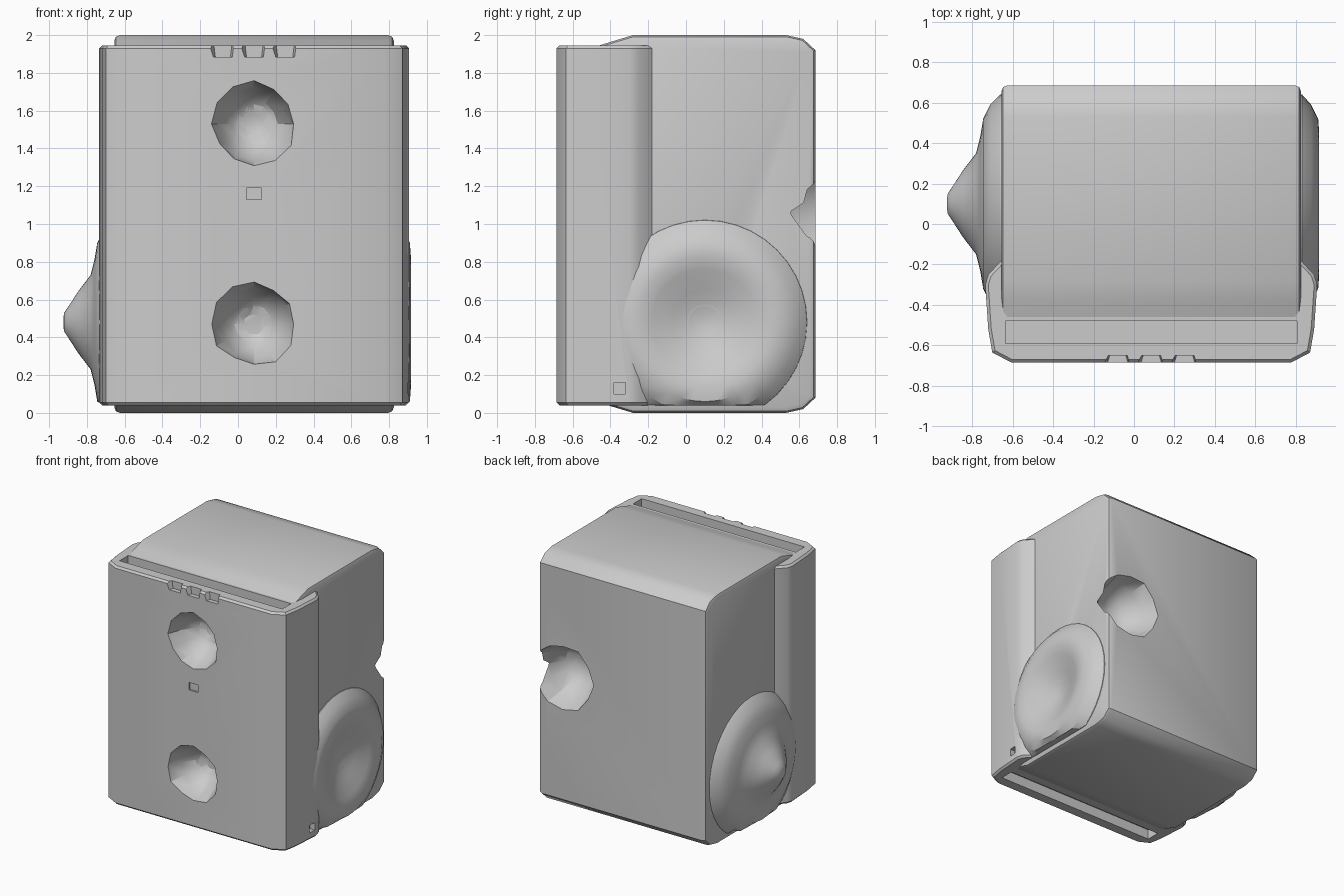
import bpy, math, random
from mathutils import Vector

random.seed(4)
old = bpy.data.objects.get("Cube")
if old:
    bpy.data.objects.remove(old, do_unlink=True)

CX = 0.085            # middle of the housing
SIDE_Y, SIDE_Z = 0.1, 0.48   # middle of the round side bosses

grey = bpy.data.materials.new("light_grey")
grey.use_nodes = True
grey.diffuse_color = (0.6, 0.6, 0.6, 1)
grey.node_tree.nodes["Principled BSDF"].inputs["Base Color"].default_value = (0.6, 0.6, 0.6, 1)


def make(name, verts, faces):
    mesh = bpy.data.meshes.new(name)
    mesh.from_pydata(verts, [], faces)
    mesh.materials.append(grey)
    obj = bpy.data.objects.new(name, mesh)
    bpy.context.collection.objects.link(obj)
    activate(obj)
    bpy.ops.object.mode_set(mode='EDIT')
    bpy.ops.mesh.select_all(action='SELECT')
    bpy.ops.mesh.normals_make_consistent(inside=False)
    bpy.ops.object.mode_set(mode='OBJECT')
    return obj


def activate(obj):
    bpy.ops.object.select_all(action='DESELECT')
    obj.select_set(True)
    bpy.context.view_layer.objects.active = obj


def loft(name, rings):
    """Skin a row of equal rings and cap both ends."""
    n = len(rings[0])
    faces = [(r * n + i, r * n + (i + 1) % n, (r + 1) * n + (i + 1) % n, (r + 1) * n + i)
             for r in range(len(rings) - 1) for i in range(n)]
    last = (len(rings) - 1) * n
    faces += [tuple(range(n)), tuple(range(last, last + n))]
    return make(name, [p for ring in rings for p in ring], faces)


def box(name, x, y, z):
    return loft(name, [[(a, y[0], c), (b, y[0], c), (b, y[1], c), (a, y[1], c)]
                       for c in z for a, b in [x]])


def bevel(obj, width, segments, angle):
    mod = obj.modifiers.new("bevel", 'BEVEL')
    mod.width, mod.segments = width, segments
    mod.limit_method, mod.angle_limit = 'ANGLE', math.radians(angle)
    activate(obj)
    bpy.ops.object.modifier_apply(modifier=mod.name)


def cut(obj, cutter):
    mod = obj.modifiers.new("cut", 'BOOLEAN')
    mod.operation, mod.object, mod.solver = 'DIFFERENCE', cutter, 'EXACT'
    activate(obj)
    bpy.ops.object.modifier_apply(modifier=mod.name)


def bowl(name, x, z, radius, y, direction, depth):
    """Faceted, slightly rough bowl cutter sunk along y."""
    rings = []
    for t, scale in ((-0.3, 1.0), (0, 1.0), (0.45, 0.85), (0.85, 0.55), (1, 0.25)):
        ring = []
        for i in range(12):
            a = math.tau * i / 12
            r = radius * scale * random.uniform(0.93, 1.05)
            ring.append((x + r * math.cos(a), y + direction * depth * t, z + r * math.sin(a)))
        rings.append(ring)
    return loft(name, rings)


def boss(name, profile):
    """Turn (x, radius) pairs about the side axis, trimmed to the housing."""
    rings = []
    for x, r in profile:
        rings.append([(x, min(SIDE_Y + r * math.cos(a), 0.68), max(SIDE_Z + r * math.sin(a), 0.04))
                      for a in (math.tau * i / 40 for i in range(40))])
    return loft(name, rings)


# Rear housing: rounded side profile drawn across the width
half = [(-0.47, 0.92), (-0.46, 0.945), (-0.38, 0.97), (-0.28, 1.0), (0.53, 1.0), (0.62, 0.98), (0.685, 0.92)]
outline = [(y, 1 + h) for y, h in half] + [(y, 1 - h) for y, h in reversed(half)]
rear = loft("rear_housing", [[(x, y, z) for y, z in outline] for x in (CX - 0.74, CX + 0.74)])
bevel(rear, 0.03, 2, 60)

# Front housing: plan outline, mirrored, pulled upward
plan = [(0.69, -0.685), (0.785, -0.635), (0.805, -0.52), (0.82, -0.3), (0.805, -0.25), (0.73, -0.17)]
plan = [(CX + x, y) for x, y in plan] + [(CX - x, y) for x, y in reversed(plan)]
front = loft("front_housing", [[(x, y, z) for x, y in plan] for z in (0.04, 1.945)])
bevel(front, 0.015, 1, 60)

# Round bosses: a dished socket on one side, a peg on the other
socket = boss("left_socket", [(0.78, 0.55), (0.83, 0.54), (0.875, 0.49), (0.91, 0.42), (0.915, 0.35),
                              (0.895, 0.28), (0.85, 0.17), (0.82, 0.08), (0.81, 0.02)])
peg = boss("right_peg", [(-0.61, 0.55), (-0.66, 0.54), (-0.71, 0.49), (-0.745, 0.42), (-0.76, 0.33),
                         (-0.78, 0.25), (-0.845, 0.165), (-0.9, 0.08), (-0.92, 0.05), (-0.925, 0.02)])

# Cutters
holes = [bowl("upper_hole_cutter", CX, 1.53, 0.22, -0.685, 1, 0.24),
         bowl("lower_hole_cutter", CX, 0.47, 0.22, -0.685, 1, 0.24)]
back_hole = bowl("back_hole_cutter", 0.61, 1.06, 0.26, 0.685, -1, 0.28)
slots = []
for label, top in (("top", 1), ("bottom", -1)):
    zs = sorted(1 + top * h for h in (0.88, 1.1))
    slots.append(box(label + "_slot_cutter", (CX - 0.72, CX + 0.72), (-0.59, -0.48), zs))
notches = []
for i in (-1, 0, 1):
    x = CX + i * 0.165
    notches.append(loft("notch_cutter", [[(x - w, -0.72, z), (x + w, -0.72, z), (x + v, -0.65, z), (x - v, -0.65, z)]
                                         for z, w, v in ((1.885, 0.06, 0.04), (1.97, 0.09, 0.05))]))
dimple = box("dimple_cutter", (CX - 0.04, CX + 0.04), (-0.72, -0.67), (1.13, 1.19))
dent = box("dent_cutter", (0.86, 0.95), (-0.38, -0.32), (0.1, 0.16))
dish = boss("dish_cutter", [(0.95, 0.34), (0.895, 0.28), (0.85, 0.17), (0.82, 0.08), (0.81, 0.02)])

for cutter in holes + slots + notches + [dimple, dent]:
    cut(front, cutter)
for cutter in holes + slots + [back_hole, dish]:
    cut(rear, cutter)
for cutter in holes + slots + notches + [back_hole, dimple, dent, dish]:
    bpy.data.objects.remove(cutter, do_unlink=True)

# Soft shading with crisp edges
for obj in (rear, front, socket, peg):
    activate(obj)
    bpy.ops.object.shade_smooth_by_angle(angle=math.radians(30))
